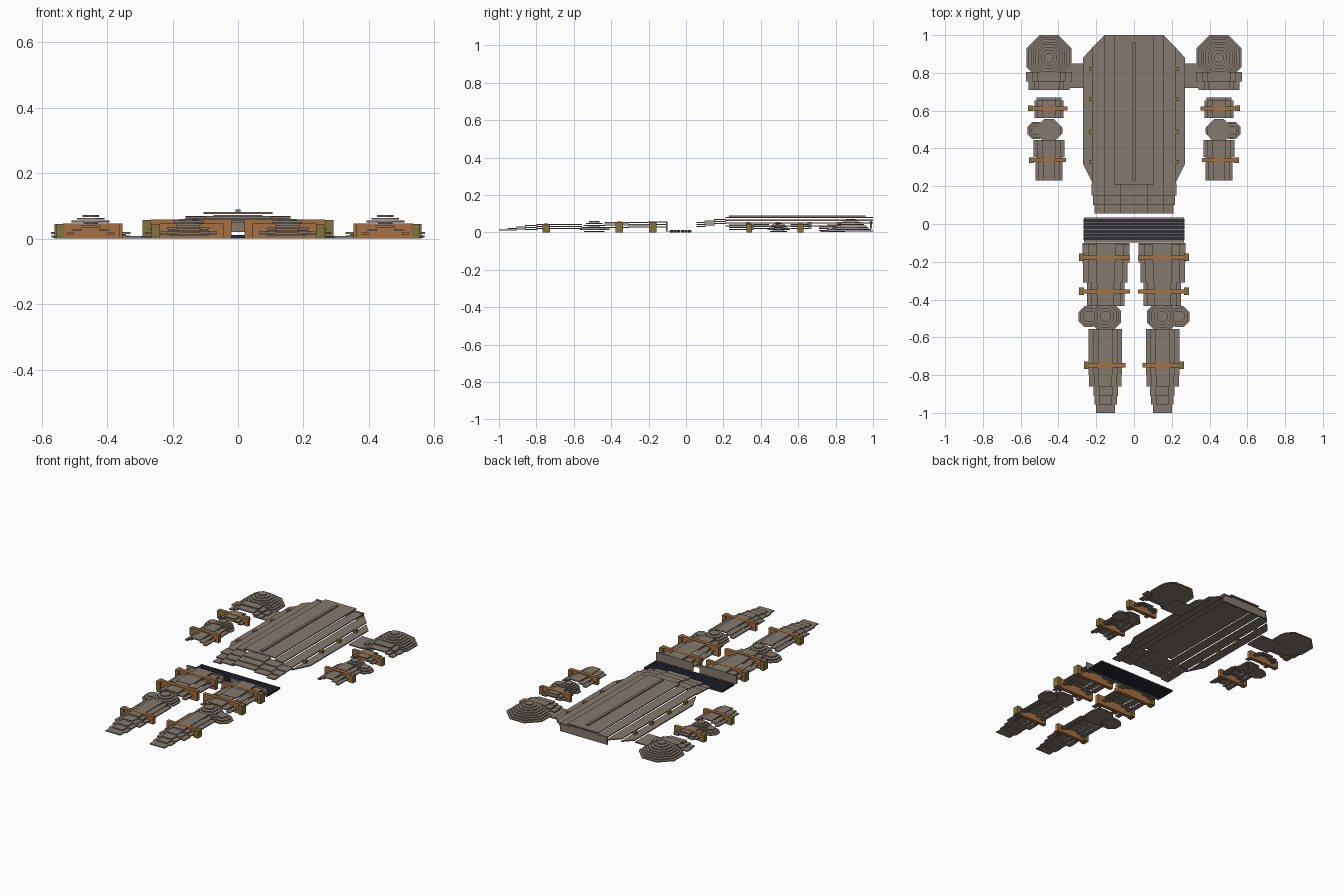
import bpy, bmesh, math

old = bpy.data.objects.get("Cube")
if old:
    bpy.data.objects.remove(old)


def material(name, rgb):
    m = bpy.data.materials.new(name)
    m.use_nodes = True
    m.diffuse_color = (*rgb, 1)
    m.node_tree.nodes["Principled BSDF"].inputs["Base Color"].default_value = (*rgb, 1)
    return m


STEEL = material("worn_steel", (0.23, 0.195, 0.155))
LEATHER = material("tan_leather", (0.38, 0.16, 0.05))
BRASS = material("dull_brass", (0.23, 0.165, 0.045))
DARK = material("dark_mail", (0.026, 0.028, 0.04))
THICK = 0.006


class Part:
    """Collects slabs on the left half, then mirrors them to the right."""

    def __init__(self, name, mat):
        self.name, self.mat, self.bm = name, mat, bmesh.new()

    def slab(self, points, z0, z1):
        face = self.bm.faces.new([self.bm.verts.new((x, y, z0)) for x, y in points])
        top = bmesh.ops.extrude_face_region(self.bm, geom=[face])["geom"]
        verts = [v for v in top if isinstance(v, bmesh.types.BMVert)]
        bmesh.ops.translate(self.bm, verts=verts, vec=(0, 0, z1 - z0))

    def box(self, x0, x1, y0, y1, z0, z1):
        self.slab([(x0, y0), (x1, y0), (x1, y1), (x0, y1)], z0, z1)

    def lames(self, cx, y0, y1, halves, top, step):
        """A centre plate flanked by lower strips on both sides."""
        self.box(cx - halves[0], cx + halves[0], y0, y1, top - THICK, top)
        for i in range(1, len(halves)):
            z = top - step * i
            a, b = halves[i - 1] - 0.004, halves[i]
            for s in (-1, 1):
                xs = sorted((cx + s * a, cx + s * b))
                self.box(*xs, y0, y1, z - THICK, z)

    def dome(self, cx, cy, radii, base, top):
        """Stacked octagons of shrinking size."""
        for i, r in enumerate(radii):
            z = base + (top - base) * i / (len(radii) - 1)
            k = r / math.cos(math.pi / 8)
            ring = [(cx + k * math.cos(math.pi * (j + 0.5) / 4),
                     cy + k * math.sin(math.pi * (j + 0.5) / 4)) for j in range(8)]
            self.slab(ring, z - THICK, z)

    def finish(self):
        # open the centre seam so the two halves join cleanly
        seam = [f for f in self.bm.faces if all(abs(v.co.x) < 1e-5 for v in f.verts)]
        bmesh.ops.delete(self.bm, geom=seam, context="FACES")
        bmesh.ops.recalc_face_normals(self.bm, faces=self.bm.faces)
        mesh = bpy.data.meshes.new(self.name)
        self.bm.to_mesh(mesh)
        self.bm.free()
        mesh.materials.append(self.mat)
        obj = bpy.data.objects.new(self.name, mesh)
        bpy.context.collection.objects.link(obj)
        mirror = obj.modifiers.new("Mirror", "MIRROR")
        mirror.merge_threshold = 0.0001


# Breastplate: long strips stepping down from the middle
def chest_top(x):
    return 1.0 - max(0, x - 0.16) * 1.09


def chest_bottom(x):
    return 0.21 + max(0, x - 0.225) * 2.4


chest = Part("breastplate", STEEL)
for x0, x1, z in ((0, 0.105, 0.082), (0.1, 0.16, 0.068), (0.156, 0.22, 0.053), (0.216, 0.27, 0.037)):
    chest.slab([(x0, chest_bottom(x0)), (x1, chest_bottom(x1)),
                (x1, chest_top(x1)), (x0, chest_top(x0))], z - THICK, z)
chest.box(0, 0.16, 0.985, 0.995, 0.02, 0.07)
chest.finish()

ridge = Part("breastplate_ridge", STEEL)
ridge.box(0, 0.008, 0.23, 0.96, 0.082, 0.09)
ridge.finish()

waist = Part("waist_lames", STEEL)
for y0, y1, wide, z in ((0.15, 0.215, 0.225, 0.072), (0.1, 0.155, 0.218, 0.064), (0.055, 0.105, 0.21, 0.056)):
    waist.box(0, 0.075, y0, y1, z - THICK, z)
    for x0, x1, drop in ((0.07, 0.16, 0.01), (0.156, wide, 0.021)):
        waist.box(x0, x1, y0, y1, z - drop - THICK, z - drop)
waist.finish()

rivets = Part("breastplate_rivets", BRASS)
for y in (0.33, 0.49, 0.66, 0.82):
    rivets.box(0.216, 0.236, y - 0.01, y + 0.01, 0.035, 0.056)
rivets.finish()

# Shoulders
bridge = Part("shoulder_bridges", STEEL)
bridge.box(0.25, 0.4, 0.72, 0.85, 0.001, 0.008)
bridge.finish()

shoulder = Part("shoulder_guards", STEEL)
shoulder.dome(0.45, 0.88, [0.12, 0.108, 0.096, 0.084, 0.072, 0.058, 0.042, 0.025], 0.01, 0.073)
shoulder.lames(0.45, 0.755, 0.805, (0.06, 0.09, 0.122), 0.042, 0.011)
shoulder.lames(0.45, 0.71, 0.76, (0.055, 0.08, 0.108), 0.032, 0.009)
shoulder.finish()

# Arms
arm = Part("arm_guards", STEEL)
arm.lames(0.45, 0.56, 0.655, (0.035, 0.06, 0.078), 0.045, 0.011)
arm.lames(0.45, 0.65, 0.67, (0.035, 0.065), 0.036, 0.011)
arm.lames(0.45, 0.23, 0.36, (0.03, 0.055, 0.072), 0.041, 0.011)
arm.lames(0.45, 0.355, 0.445, (0.035, 0.062, 0.082), 0.046, 0.011)
arm.finish()

elbow = Part("elbow_guards", STEEL)
elbow.dome(0.45, 0.495, [0.06, 0.052, 0.043, 0.034, 0.022], 0.02, 0.05)
elbow.dome(0.518, 0.495, [0.046, 0.036, 0.024], 0.008, 0.03)
elbow.dome(0.41, 0.495, [0.032, 0.02], 0.01, 0.02)
elbow.finish()

# Legs
thigh = Part("thigh_guards", STEEL)
thigh.lames(0.148, -0.205, -0.1, (0.05, 0.095, 0.125), 0.058, 0.013)
thigh.lames(0.152, -0.31, -0.2, (0.05, 0.09, 0.117), 0.057, 0.013)
thigh.lames(0.15, -0.435, -0.305, (0.045, 0.078, 0.1), 0.055, 0.013)
thigh.box(0.023, 0.273, -0.108, -0.1, 0.005, 0.055)
thigh.finish()

knee = Part("knee_guards", STEEL)
knee.dome(0.15, -0.49, [0.08, 0.07, 0.058, 0.044, 0.028], 0.02, 0.06)
knee.dome(0.24, -0.49, [0.055, 0.044, 0.03], 0.008, 0.032)
knee.finish()

shin = Part("shin_guards", STEEL)
shin.lames(0.152, -0.8, -0.555, (0.038, 0.065, 0.088), 0.046, 0.011)
shin.lames(0.152, -0.86, -0.795, (0.036, 0.06, 0.086), 0.04, 0.011)
shin.finish()

foot = Part("foot_guards", STEEL)
foot.lames(0.15, -0.91, -0.855, (0.036, 0.065), 0.031, 0.009)
foot.lames(0.15, -0.955, -0.905, (0.034, 0.06), 0.023, 0.008)
foot.lames(0.15, -1.0, -0.95, (0.05,), 0.015, 0.008)
foot.finish()

# Belt: thin backing with raised dark bars
backing = Part("belt_backing", STEEL)
backing.box(0, 0.265, -0.098, 0.034, 0.002, 0.006)
backing.finish()

bars = Part("belt_bars", DARK)
for i in range(6):
    y = -0.078 + i * 0.0195
    bars.box(0, 0.267, y - 0.008, y + 0.008, 0, 0.012)
bars.finish()

# Straps and the buckles on their outer ends
straps = Part("leather_straps", LEATHER)
buckles = Part("strap_buckles", BRASS)
for x0, x1, y, top in ((0.353, 0.535, 0.612, 0.047), (0.36, 0.53, 0.338, 0.047),
                       (0.02, 0.266, -0.177, 0.059), (0.02, 0.266, -0.357, 0.059),
                       (0.045, 0.24, -0.748, 0.047)):
    leg = y < 0
    straps.box(x0, x1, y - 0.011, y + 0.011, 0, top)
    half = 0.02 if leg else 0.015
    buckles.box(x1, x1 + 0.026, y - half, y + half, 0, top - 0.002)
straps.finish()
buckles.finish()
